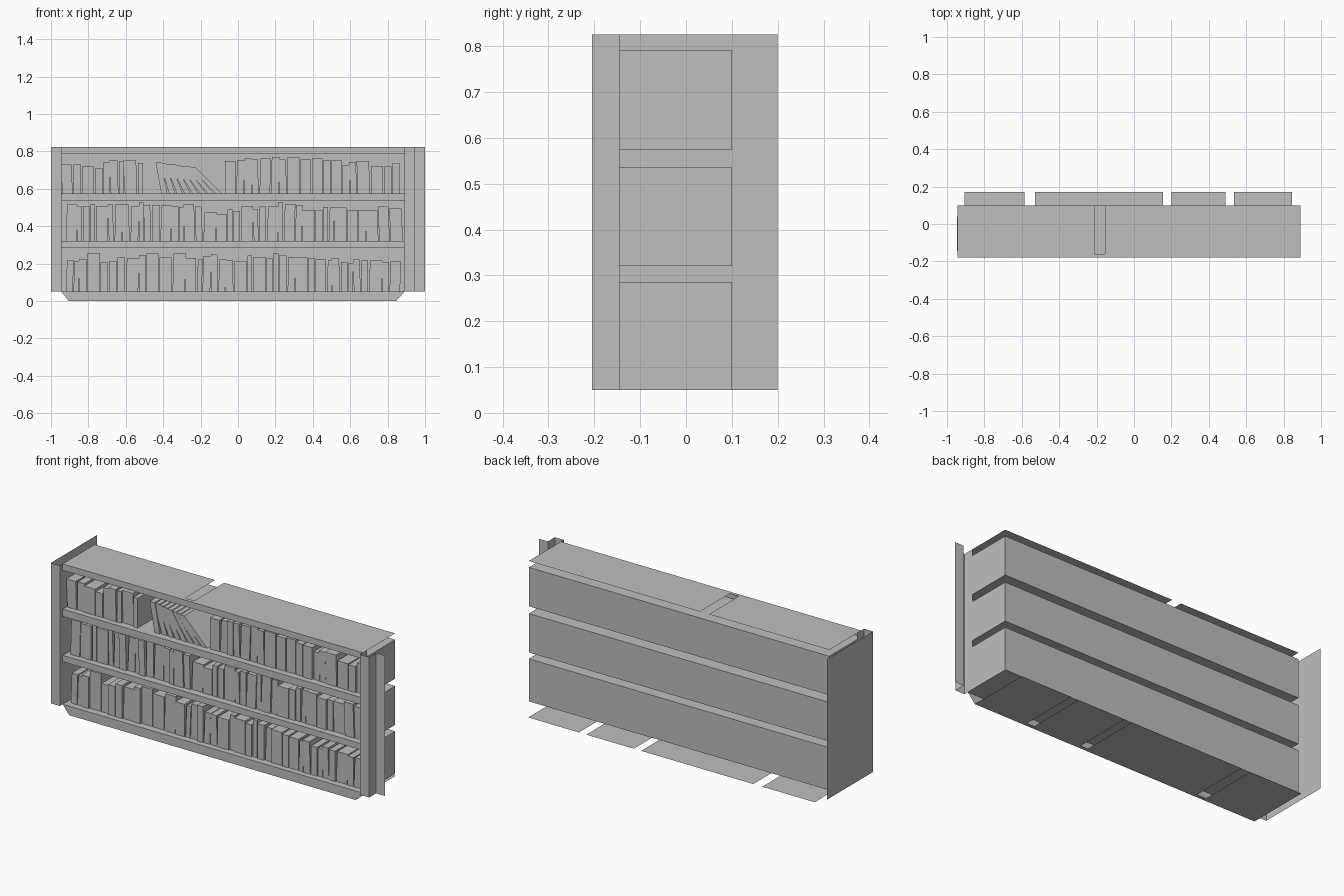
import bpy
import bmesh
import random
from mathutils import Vector

cube = bpy.data.objects.get("Cube")
if cube:
    bpy.data.objects.remove(cube, do_unlink=True)

rng = random.Random(4)

grey = bpy.data.materials.new("plain grey")
grey.use_nodes = True
colour = (0.52, 0.52, 0.52, 1)
grey.diffuse_color = colour
grey.node_tree.nodes["Principled BSDF"].inputs["Base Color"].default_value = colour

# Main dimensions
LEFT, RIGHT = -0.945, 0.89
FRONT, BACK = -0.18, 0.10
POST_FRONT, POST_BACK = -0.205, -0.145
BASE, TOP = 0.05, 0.825
ROWS = [(BASE, 0.285), (0.32, 0.535), (0.575, 0.79)]


def make_object(name, bm):
    mesh = bpy.data.meshes.new(name)
    bm.to_mesh(mesh)
    bm.free()
    mesh.materials.append(grey)
    obj = bpy.data.objects.new(name, mesh)
    bpy.context.collection.objects.link(obj)
    return obj


def quad(bm, *points):
    bm.faces.new([bm.verts.new(p) for p in points])


def across(bm, x0, x1, y, z0, z1):
    """Upright sheet facing the front or back."""
    quad(bm, (x0, y, z0), (x1, y, z0), (x1, y, z1), (x0, y, z1))


def sideways(bm, x, y0, y1, z0, z1):
    """Upright sheet facing left or right."""
    quad(bm, (x, y0, z0), (x, y1, z0), (x, y1, z1), (x, y0, z1))


def level(bm, x0, x1, y0, y1, z):
    quad(bm, (x0, y0, z), (x1, y0, z), (x1, y1, z), (x0, y1, z))


def slotted_board(name, spans, back, z):
    """Level board whose slots run from a front rail out through the back."""
    bm = bmesh.new()
    rail = -0.16
    level(bm, spans[0][0], spans[-1][1], FRONT, rail, z)
    for x0, x1 in spans:
        level(bm, x0, x1, rail, back, z)
    make_object(name, bm)


# Compartments: open-fronted trays
for i, (z0, z1) in enumerate(ROWS):
    bm = bmesh.new()
    across(bm, LEFT, RIGHT, BACK, z0, z1)
    for x in (LEFT, RIGHT):
        sideways(bm, x, FRONT, BACK, z0, z1)
    for z in (z0, z1):
        level(bm, LEFT, RIGHT, FRONT, BACK, z)
    make_object(f"compartment_{i + 1}", bm)

# Shelf front edges
edges = [(ROWS[0][1], ROWS[1][0]), (ROWS[1][1], ROWS[2][0]), (ROWS[2][1], TOP)]
for i, (z0, z1) in enumerate(edges):
    bm = bmesh.new()
    across(bm, LEFT, RIGHT, FRONT, z0, z1)
    make_object(f"shelf_edge_{i + 1}", bm)

# Tapered plinth front
bm = bmesh.new()
quad(bm, (-0.905, FRONT, 0), (0.845, FRONT, 0), (RIGHT, FRONT, BASE), (LEFT, FRONT, BASE))
make_object("plinth_front", bm)

# Top and bottom boards
slotted_board("top_board", [(LEFT, -0.21), (-0.155, RIGHT)], BACK, TOP)
slotted_board("bottom_board",
              [(-0.905, -0.585), (-0.53, 0.155), (0.2, 0.49), (0.535, 0.845)], 0.17, 0)

# Outer side panel and its front post
bm = bmesh.new()
sideways(bm, -1, POST_FRONT, 0.2, BASE, TOP)
across(bm, -1, LEFT, POST_FRONT, BASE, TOP)
sideways(bm, LEFT, POST_FRONT, POST_BACK, BASE, TOP)
make_object("right_side_panel", bm)

# Stepped post on the other end
bm = bmesh.new()
across(bm, RIGHT, 0.945, POST_FRONT, BASE, TOP)
across(bm, 0.945, 1, POST_BACK, BASE, TOP)
for x in (RIGHT, 0.945):
    sideways(bm, x, POST_FRONT, POST_BACK, BASE, TOP)
make_object("left_post", bm)


def add_book(bm, x, width, height, lean, z):
    """Box standing on the shelf, its top shifted sideways by lean."""
    y0 = -0.15 + rng.uniform(0, 0.012)
    front = [Vector((x, y0, z)), Vector((x + width, y0, z)),
             Vector((x + width + lean, y0, z + height)), Vector((x + lean, y0, z + height))]
    face = bm.faces.new([bm.verts.new(p) for p in front])
    out = bmesh.ops.extrude_face_region(bm, geom=[face], use_keep_orig=True)
    moved = [v for v in out["geom"] if isinstance(v, bmesh.types.BMVert)]
    bmesh.ops.translate(bm, verts=moved, vec=(0, 0.04 - y0, 0))


def fill_row(bm, x0, x1, z, heights):
    """Upright books whose heights follow a profile along the shelf."""
    x = x0
    while x < x1 - 0.02:
        width = min(rng.choice((0.03, 0.04, 0.045, 0.06, 0.07)), x1 - x)
        place = int((x - x0) / (x1 - x0) * len(heights))
        height = heights[place] / 100 + rng.uniform(-0.008, 0.008)
        lean = rng.choice((0, 0, 0, 0.006, -0.006))
        add_book(bm, x, width - 0.004, height, lean, z)
        x += width


# Books
lower = [17, 21, 16, 18, 20, 18, 21, 18, 19, 17, 19, 18, 20, 18, 17, 17, 16, 17, 16, 17]
middle = [19, 19, 20, 19, 20, 19, 18, 19, 15, 17, 18, 18, 20, 19, 17, 18, 16, 16, 18, 17]
upper_start = [16, 15, 13, 17, 17, 16]
upper_end = [17, 18, 20, 19, 18, 17, 16, 17, 15, 16]

for name, row, heights in (("lower_books", 0, lower), ("middle_books", 1, middle)):
    bm = bmesh.new()
    fill_row(bm, -0.92, 0.885, ROWS[row][0], heights)
    make_object(name, bm)

bm = bmesh.new()
shelf = ROWS[2][0]
fill_row(bm, -0.94, -0.50, shelf, upper_start)
fill_row(bm, -0.07, 0.885, shelf, upper_end)
make_object("upper_books", bm)

# Books slumped sideways in the gap
bm = bmesh.new()
for i in range(8):
    t = i / 7
    add_book(bm, -0.41 + 0.29 * t, 0.032, 0.165 - 0.025 * t, -0.03 - 0.11 * t, shelf)
make_object("leaning_books", bm)
